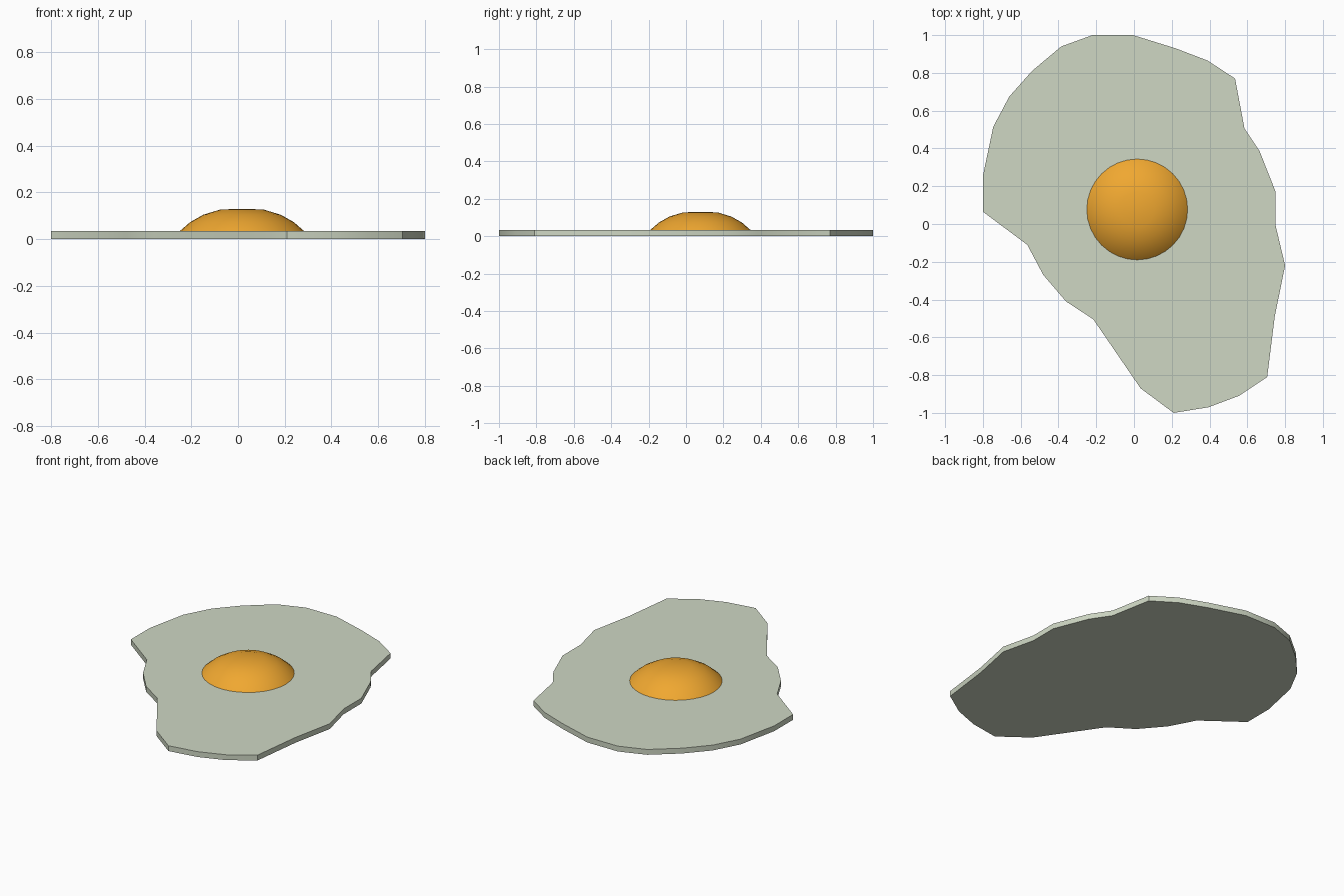
import bpy, bmesh, math

if "Cube" in bpy.data.objects:
    bpy.data.objects.remove(bpy.data.objects["Cube"])


def material(name, color):
    mat = bpy.data.materials.new(name)
    mat.diffuse_color = (*color, 1)
    mat.use_nodes = True
    mat.node_tree.nodes["Principled BSDF"].inputs["Base Color"].default_value = mat.diffuse_color
    return mat


def finish(name, bm, mat, angle):
    bmesh.ops.recalc_face_normals(bm, faces=bm.faces)
    mesh = bpy.data.meshes.new(name)
    bm.to_mesh(mesh)
    bm.free()
    mesh.materials.append(mat)
    obj = bpy.data.objects.new(name, mesh)
    bpy.context.collection.objects.link(obj)
    bpy.ops.object.select_all(action='DESELECT')
    obj.select_set(True)
    bpy.context.view_layer.objects.active = obj
    bpy.ops.object.shade_smooth_by_angle(angle=math.radians(angle))
    return obj


# Egg white: irregular outline extruded to a thin slab
THICK = 0.034
outline = [(-0.22, 1.0), (-0.005, 1.0), (0.22, 0.93), (0.39, 0.865), (0.535, 0.77),
           (0.585, 0.505), (0.665, 0.385), (0.75, 0.17), (0.75, -0.01), (0.80, -0.22),
           (0.745, -0.49), (0.705, -0.81), (0.555, -0.91), (0.395, -0.97), (0.21, -1.0),
           (0.035, -0.87), (-0.215, -0.505), (-0.36, -0.41), (-0.48, -0.27), (-0.565, -0.11),
           (-0.80, 0.065), (-0.80, 0.255), (-0.745, 0.515), (-0.66, 0.675), (-0.54, 0.81),
           (-0.385, 0.94)]
bm = bmesh.new()
base = bm.faces.new([bm.verts.new((x, y, 0)) for x, y in outline])
top = bmesh.ops.extrude_face_region(bm, geom=[base], use_keep_orig=True)
bmesh.ops.translate(bm, vec=(0, 0, THICK),
                    verts=[v for v in top['geom'] if isinstance(v, bmesh.types.BMVert)])
finish("egg_white", bm, material("white", (0.62, 0.68, 0.55)), 30)

# Yolk: flattened dome turned from a profile, sunk slightly into the white
SIDES = 32
CX, CY = 0.017, 0.077
profile = [(0.274, 0.026), (0.267, 0.034), (0.222, 0.073), (0.165, 0.105), (0.092, 0.127)]
bm = bmesh.new()
rings = [[bm.verts.new((CX + r * math.cos(2 * math.pi * i / SIDES),
                        CY + r * math.sin(2 * math.pi * i / SIDES), z))
          for i in range(SIDES)] for r, z in profile]
tip = bm.verts.new((CX, CY, 0.130))
for i in range(SIDES):
    j = (i + 1) % SIDES
    for a, b in zip(rings, rings[1:]):
        bm.faces.new((a[i], a[j], b[j], b[i]))
    bm.faces.new((rings[-1][i], rings[-1][j], tip))
bm.faces.new(rings[0][::-1])
finish("yolk", bm, material("yolk", (0.87, 0.39, 0.03)), 40)
